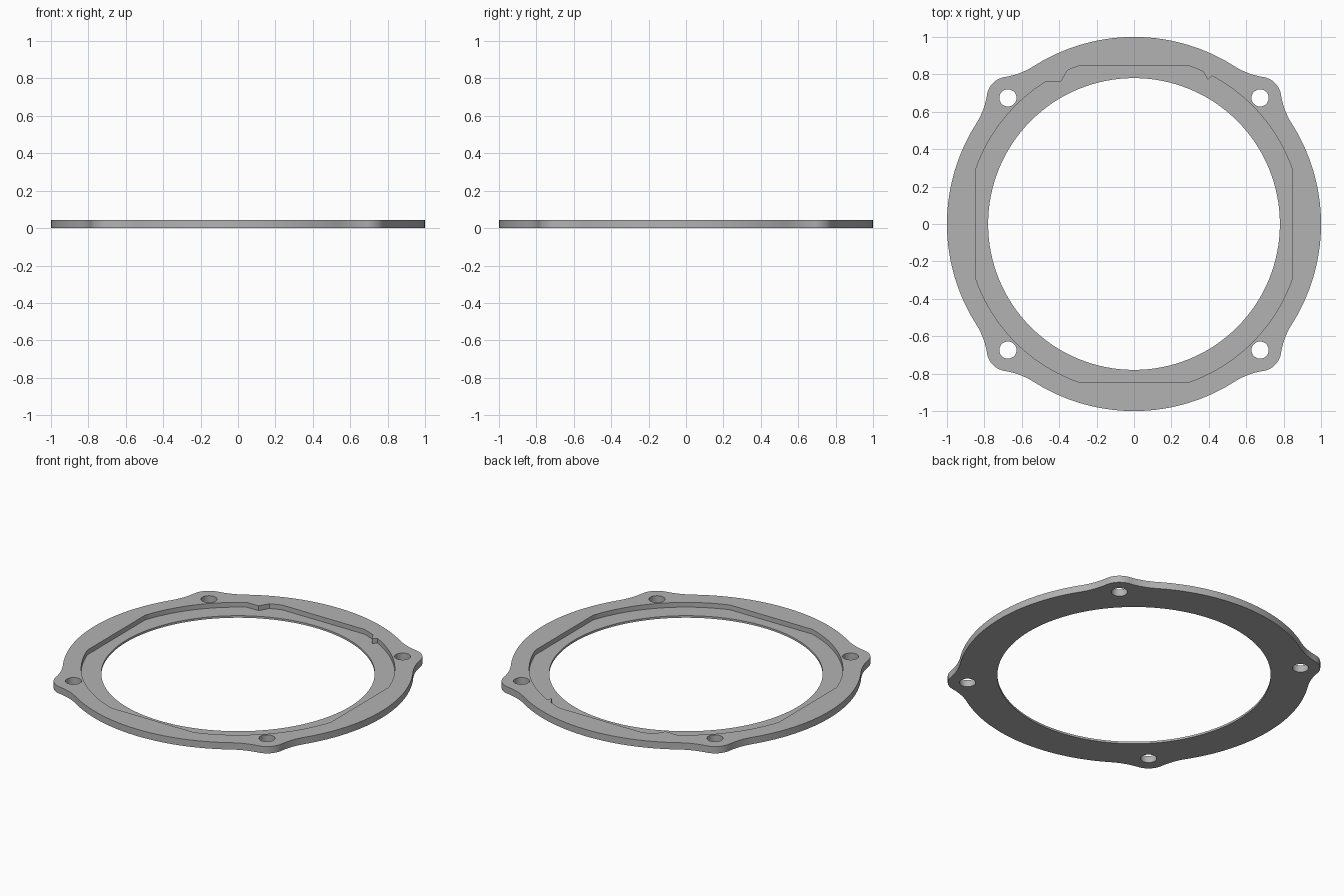
import bpy, bmesh
from math import sin, cos, radians, atan2, pi, sqrt
from mathutils import Vector, Matrix

cube = bpy.data.objects.get("Cube")
if cube:
    bpy.data.objects.remove(cube, do_unlink=True)

THICK, LEDGE = 0.043, 0.013      # full height, height of the recessed ledge
BORE_R, POCKET_R, POCKET_FLAT = 0.78, 0.895, 0.848
EAR, EAR_R, BOLT_R = 0.674, 0.113, 0.046


def arc(centre, r, a0, a1, n):
    """Points along an arc, both ends included (angles in radians)."""
    return [Vector(centre) + r * Vector((cos(a0 + (a1 - a0) * i / n), sin(a0 + (a1 - a0) * i / n)))
            for i in range(n + 1)]


def circle(centre, r, n):
    return arc(centre, r, 0, 2 * pi, n)[:-1]


def outer_outline():
    """Disc edge with four rounded ears blended in by tangent fillets."""
    a = radians(32.5)            # where the fillet leaves the disc
    ear = Vector((EAR, EAR))
    k = ear.length * cos(pi / 4 - a)
    fillet = (1 + ear.length ** 2 - 2 * k - EAR_R ** 2) / (2 * EAR_R - 2 + 2 * k)
    c = (1 + fillet) * Vector((cos(a), sin(a)))
    b = atan2(c.y - ear.y, c.x - ear.x)
    half = arc((0, 0), 1, 0, a, 20)
    half += arc(c, fillet, a + pi, b + pi, 10)[1:]
    half += arc(ear, EAR_R, b, pi / 4, 8)[1:]
    quarter = half + [Vector((p.y, p.x)) for p in reversed(half[1:-1])]
    return [Matrix.Rotation(q * pi / 2, 2) @ p for q in range(4) for p in quarter]


def pocket_outline():
    """Circle with four flats, plus a locating step and a small notch at the back."""
    t = atan2(sqrt(POCKET_R ** 2 - POCKET_FLAT ** 2), POCKET_FLAT)
    notch0, notch1 = atan2(0.79, 0.415), atan2(0.815, 0.37)
    step0, step1 = atan2(0.82, -0.355), atan2(0.76, -0.47)
    o, r = (0, 0), POCKET_R
    pts = arc(o, r, t, notch0, 20) + [Vector((0.395, 0.77))]
    pts += arc(o, r, notch1, pi / 2 - t, 4)
    pts += arc(o, r, pi / 2 + t, step0, 4) + [Vector((-0.39, 0.762))]
    pts += arc(o, r, step1, pi - t, 20)
    pts += arc(o, r, pi + t, 1.5 * pi - t, 24)
    pts += arc(o, r, 1.5 * pi + t, 2 * pi - t, 24)
    return pts


bm = bmesh.new()


def loop(points, z):
    verts = [bm.verts.new((p.x, p.y, z)) for p in points]
    return [bm.edges.new((v, verts[i - 1])) for i, v in enumerate(verts)], verts


def wall(points, z0, z1):
    """Upright wall along an outline; returns its bottom and top edges."""
    low, v0 = loop(points, z0)
    high, v1 = loop(points, z1)
    for i in range(len(points)):
        bm.faces.new((v0[i - 1], v0[i], v1[i], v1[i - 1]))
    return low, high


def cap(*loops):
    bmesh.ops.triangle_fill(bm, use_beauty=True, edges=[e for l in loops for e in l])


# Upright walls: rim, recess, bore and bolt holes
rim_low, rim_high = wall(outer_outline(), 0, THICK)
pocket_low, pocket_high = wall(pocket_outline(), LEDGE, THICK)
bore_low, bore_high = wall(circle((0, 0), BORE_R, 128), 0, LEDGE)
bolts = [wall(circle((x * EAR, y * EAR), BOLT_R, 32), 0, THICK) for x in (-1, 1) for y in (-1, 1)]

# Flat faces: underside, recessed ledge and top
cap(rim_low, bore_low, *[b[0] for b in bolts])
cap(pocket_low, bore_high)
cap(rim_high, pocket_high, *[b[1] for b in bolts])
bmesh.ops.recalc_face_normals(bm, faces=bm.faces[:])

mesh = bpy.data.meshes.new("flange_ring")
bm.to_mesh(mesh)
bm.free()
ring = bpy.data.objects.new("flange_ring", mesh)
bpy.context.collection.objects.link(ring)

# Plain grey metal
grey = bpy.data.materials.new("plain_grey")
grey.use_nodes = True
grey.diffuse_color = (0.45, 0.45, 0.45, 1)
grey.node_tree.nodes["Principled BSDF"].inputs["Base Color"].default_value = (0.45, 0.45, 0.45, 1)
mesh.materials.append(grey)

bpy.ops.object.select_all(action='DESELECT')
ring.select_set(True)
bpy.context.view_layer.objects.active = ring
bpy.ops.object.shade_smooth_by_angle(angle=radians(25))
